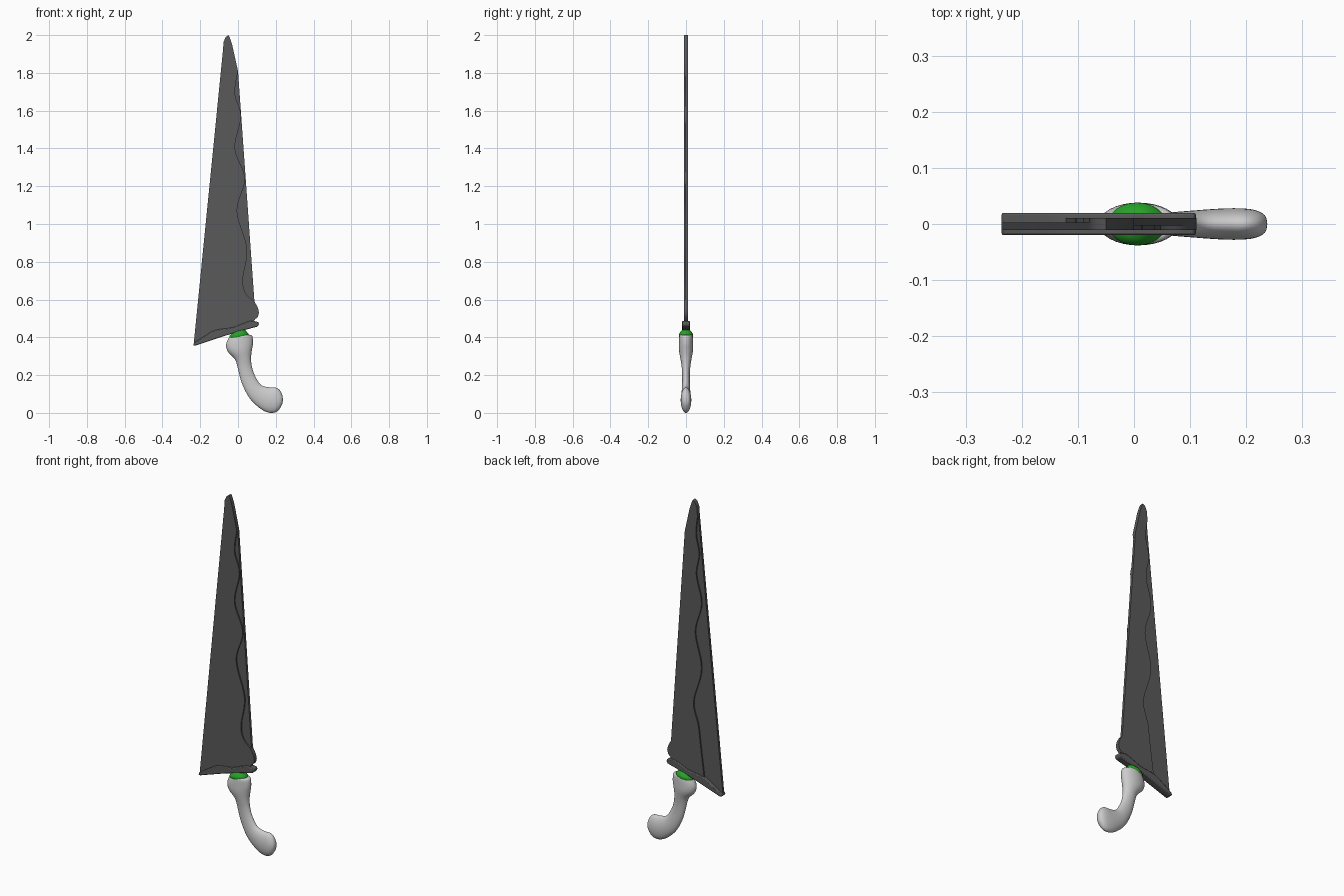
import bpy, bmesh, math
from mathutils import Vector

if "Cube" in bpy.data.objects:
    bpy.data.objects.remove(bpy.data.objects["Cube"])


def material(name, rgb):
    m = bpy.data.materials.new(name)
    m.diffuse_color = (*rgb, 1)
    m.use_nodes = True
    m.node_tree.nodes["Principled BSDF"].inputs["Base Color"].default_value = m.diffuse_color
    return m


STEEL = material("dark_steel", (0.1, 0.1, 0.1))
GREEN = material("green", (0.02, 0.36, 0.02))


def spline(pts, n):
    """Catmull-Rom samples through points of any dimension."""
    p = [pts[0]] + list(pts) + [pts[-1]]
    out = []
    for i in range(1, len(p) - 2):
        for k in range(n):
            t = k / n
            out.append(tuple(
                0.5 * (2 * b + (c - a) * t + (2 * a - 5 * b + 4 * c - d) * t * t
                       + (3 * b - a - 3 * c + d) * t ** 3)
                for a, b, c, d in zip(*p[i - 1:i + 3])))
    return out + [tuple(pts[-1])]


def finish(name, bm, mat=None, angle=35):
    bmesh.ops.recalc_face_normals(bm, faces=bm.faces)
    me = bpy.data.meshes.new(name)
    bm.to_mesh(me)
    bm.free()
    ob = bpy.data.objects.new(name, me)
    bpy.context.collection.objects.link(ob)
    if mat:
        me.materials.append(mat)
    bpy.ops.object.select_all(action='DESELECT')
    ob.select_set(True)
    bpy.context.view_layer.objects.active = ob
    bpy.ops.object.shade_smooth_by_angle(angle=math.radians(angle))
    return ob


def plate(name, outline, y0, y1, bevel=0.0):
    """Flat x-z outline extruded from y0 to y1."""
    bm = bmesh.new()
    f = bm.faces.new([bm.verts.new((x, y0, z)) for x, z in outline])
    ext = bmesh.ops.extrude_face_region(bm, geom=[f])
    bmesh.ops.translate(bm, vec=(0, y1 - y0, 0),
                        verts=[v for v in ext['geom'] if isinstance(v, bmesh.types.BMVert)])
    ob = finish(name, bm, STEEL)
    if bevel:
        b = ob.modifiers.new("bevel", 'BEVEL')
        b.width, b.segments = bevel, 2
    return ob


def loft(name, sections, n, mat=None, seg=32):
    """Elliptical rings spanning left and right profile points with depth radius."""
    bm = bmesh.new()
    rings = []
    for lx, lz, rx, rz, ry in spline(sections, n):
        l, r = Vector((lx, 0, lz)), Vector((rx, 0, rz))
        c, h = (l + r) / 2, (r - l) / 2
        rings.append([bm.verts.new(c + h * math.cos(a) + Vector((0, ry * math.sin(a), 0)))
                      for a in (2 * math.pi * k / seg for k in range(seg))])
    for a, b in zip(rings, rings[1:]):
        for k in range(seg):
            j = (k + 1) % seg
            bm.faces.new((a[k], a[j], b[j], b[k]))
    bm.faces.new(rings[0])
    bm.faces.new(rings[-1])
    return finish(name, bm, mat, 50)


# Blade: two overlapping layers, each with a wavy free edge
tip = [(-0.08, 1.915), (-0.076, 1.965), (-0.065, 1.99), (-0.05, 2.0),
       (-0.043, 1.985), (-0.03, 1.945), (0.0, 1.81)]
heel = [(0.106, 0.555), (0.111, 0.53), (0.105, 0.508), (0.09, 0.495), (0.06, 0.45)]
front_wave = spline([(0.0, 1.81), (-0.016, 1.69), (0.016, 1.57), (-0.016, 1.4),
                     (0.037, 1.24), (-0.005, 1.07), (0.048, 0.87), (0.026, 0.71),
                     (0.04, 0.635), (0.085, 0.59), (0.106, 0.555)], 6)
back_wave = spline([(-0.125, 0.41), (-0.1, 0.6), (-0.085, 0.72), (-0.055, 0.85),
                    (-0.105, 1.05), (-0.065, 1.25), (-0.105, 1.42), (-0.072, 1.58),
                    (-0.09, 1.7), (-0.07, 1.81), (-0.08, 1.915)], 6)
plate("front_blade_layer",
      [(-0.2, 0.385), (-0.234, 0.37)] + tip[:-1] + front_wave[:-1] + heel,
      -0.011, 0.003)
plate("back_blade_layer",
      back_wave[:-1] + tip + [(0.087, 0.59)] + heel, -0.003, 0.011)

# Thick slanted guard along the base of the blade
guard_top = spline([(-0.234, 0.37), (-0.18, 0.405), (-0.12, 0.438), (-0.03, 0.452),
                    (0.03, 0.475), (0.07, 0.487), (0.108, 0.481)], 5)
plate("guard", guard_top + [(0.111, 0.468), (0.104, 0.457), (0.02, 0.435),
                            (-0.08, 0.405), (-0.228, 0.355), (-0.237, 0.357)],
      -0.02, 0.02, 0.004)

# Green collar between handle and guard
loft("collar", [(-0.046, 0.395, 0.058, 0.408, 0.036), (-0.045, 0.408, 0.055, 0.42, 0.038),
                (-0.032, 0.422, 0.042, 0.434, 0.03), (-0.02, 0.43, 0.034, 0.445, 0.018)],
     4, GREEN)

# Curved handle with swollen top and rounded pommel
loft("handle", [(-0.03, 0.41, 0.055, 0.414, 0.03), (-0.046, 0.4, 0.075, 0.408, 0.036),
                (-0.063, 0.362, 0.079, 0.368, 0.038), (-0.053, 0.323, 0.074, 0.335, 0.037),
                (-0.014, 0.28, 0.069, 0.291, 0.029), (0.001, 0.227, 0.074, 0.243, 0.022),
                (0.022, 0.153, 0.09, 0.196, 0.02), (0.064, 0.074, 0.122, 0.148, 0.023),
                (0.125, 0.018, 0.168, 0.135, 0.027), (0.172, 0.0, 0.2, 0.134, 0.028),
                (0.207, 0.008, 0.222, 0.119, 0.025), (0.23, 0.037, 0.235, 0.092, 0.016),
                (0.237, 0.061, 0.2375, 0.067, 0.002)], 4)
